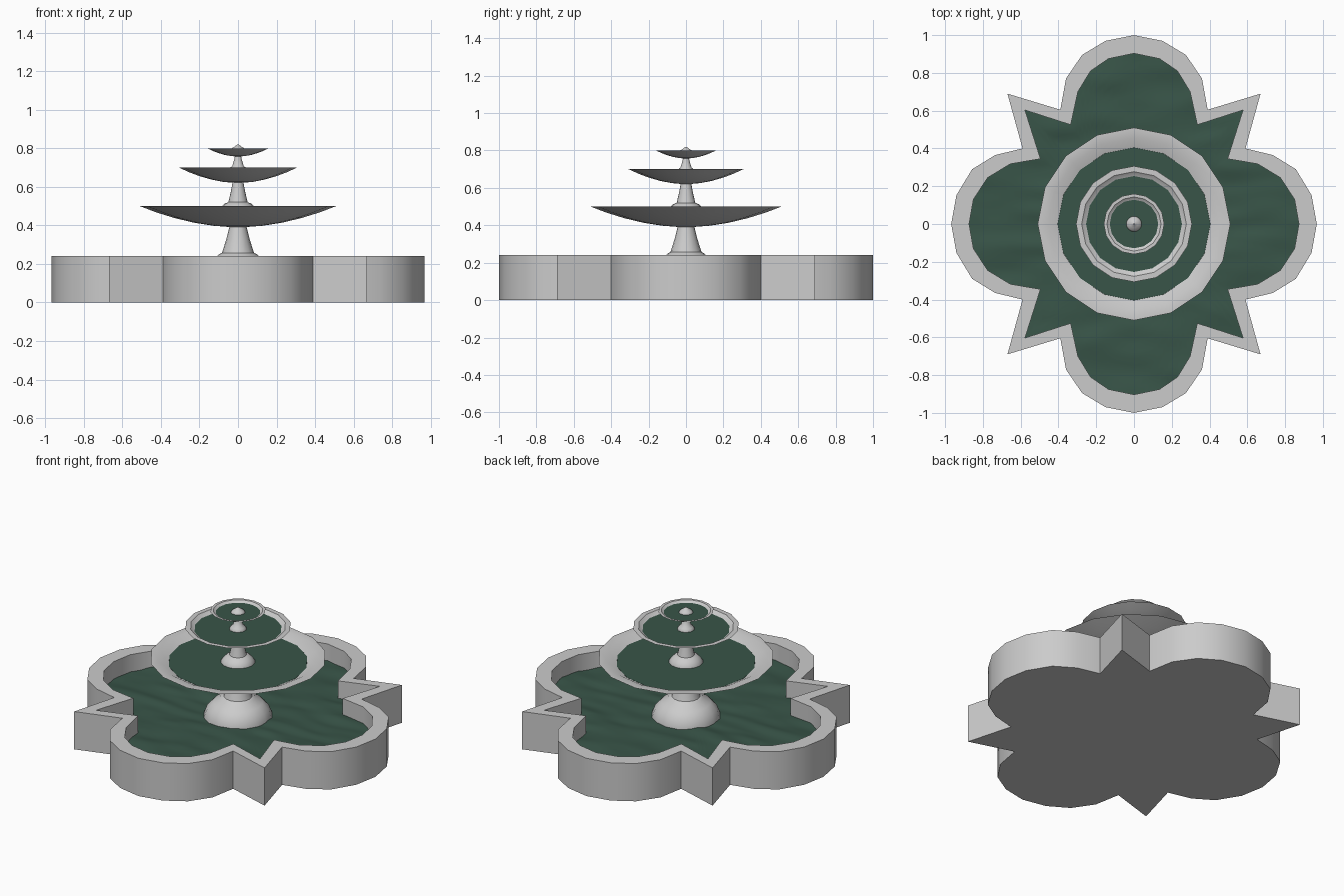
import bpy, bmesh, math
from mathutils import Vector, noise

if "Cube" in bpy.data.objects:
    bpy.data.objects.remove(bpy.data.objects["Cube"])

green = bpy.data.materials.new("water_green")
green.diffuse_color = (0.04, 0.09, 0.065, 1)
green.use_nodes = True
green.node_tree.nodes["Principled BSDF"].inputs["Base Color"].default_value = green.diffuse_color


def finish(name, bm, mat=None, angle=35):
    bmesh.ops.recalc_face_normals(bm, faces=bm.faces)
    me = bpy.data.meshes.new(name)
    bm.to_mesh(me)
    bm.free()
    ob = bpy.data.objects.new(name, me)
    bpy.context.collection.objects.link(ob)
    if mat:
        me.materials.append(mat)
    bpy.ops.object.select_all(action='DESELECT')
    ob.select_set(True)
    bpy.context.view_layer.objects.active = ob
    bpy.ops.object.shade_smooth_by_angle(angle=math.radians(angle))
    return ob


def loft(name, loops, mat=None, caps=True, angle=35):
    """Bridge equal-length closed loops of 3D points, optionally capping the ends."""
    bm = bmesh.new()
    rings = [[bm.verts.new(p) for p in loop] for loop in loops]
    for a, b in zip(rings, rings[1:]):
        for i in range(len(a)):
            j = (i + 1) % len(a)
            bm.faces.new((a[i], a[j], b[j], b[i]))
    if caps:
        bm.faces.new(rings[0])
        bm.faces.new(rings[-1])
    return finish(name, bm, mat, angle)


def lathe(name, profile, sides=16, mat=None):
    loops = [[(r * math.cos(2 * math.pi * i / sides), r * math.sin(2 * math.pi * i / sides), z)
              for i in range(sides)] for r, z in profile]
    return loft(name, loops, mat)


def mirror_quarter(q):
    half = q + [(x, -y) for x, y in reversed(q[:-1])]
    return half + [(-x, y) for x, y in reversed(half[1:-1])]


# Basin: four round lobes with pointed corners between them
outer = mirror_quarter([(0, 1), (.15, .97), (.275, .895), (.36, .77), (.39, .605), (.67, .69),
                        (.59, .40), (.735, .365), (.857, .29), (.94, .153), (.968, 0)])
inner = mirror_quarter([(0, .903), (.135, .875), (.23, .81), (.297, .70), (.335, .525), (.577, .603),
                        (.495, .345), (.655, .318), (.775, .245), (.85, .13), (.873, 0)])


def at(pts, z):
    return [(x, y, z) for x, y in pts]


loft("basin", [at(outer, 0), at(outer, .24), at(inner, .24), at(inner, .03)])

# Basin water: rippled sheet filling the inner outline
edge = []
for a, b in zip(inner, inner[1:] + inner[:1]):
    edge += [Vector(a).lerp(Vector(b), t / 4) for t in range(4)]


def ripple(p):
    return .135 + .012 * noise.noise(Vector((p.x * 4, p.y * 12, 1.7)))


rings = []
for k in range(1, 25):
    rings.append([(p.x, p.y, ripple(p)) for p in (e * k / 24 for e in edge)])
loft("basin_water", rings, green, caps=False, angle=60)

# Bowls: shallow dishes with a flat rim, each holding a disc of water
for name, r, rim_z, depth, lip, wr, wz in [
        ("lower", .51, .50, .11, .455, .40, .474),
        ("middle", .307, .70, .08, .277, .25, .682),
        ("upper", .16, .80, .043, .143, .125, .788)]:
    under = [(r * t, rim_z - depth * (1 - t ** 1.9)) for t in (.06, .25, .45, .65, .83, 1)]
    lathe(name + "_bowl", under + [(lip, rim_z), (wr, wz - .003), (wr * .5, wz - depth * .3)])
    lathe(name + "_water", [(wr + .006, wz - .002), (wr + .004, wz), (.01, wz)], mat=green)

# Stems: flared dome foot tapering up to the next bowl
lathe("lower_stem", [(.20, .03), (.20, .135), (.18, .185), (.145, .222), (.108, .24), (.098, .25),
                     (.083, .257), (.06, .33), (.043, .40)])
lathe("middle_stem", [(.10, .44), (.10, .475), (.085, .497), (.068, .513), (.05, .52),
                      (.036, .58), (.027, .63)])
lathe("upper_stem", [(.05, .66), (.05, .683), (.042, .698), (.03, .708), (.02, .74), (.015, .765)])
lathe("top_finial", [(.042, .77), (.042, .786), (.034, .799), (.02, .807), (.011, .814), (.004, .819)])
